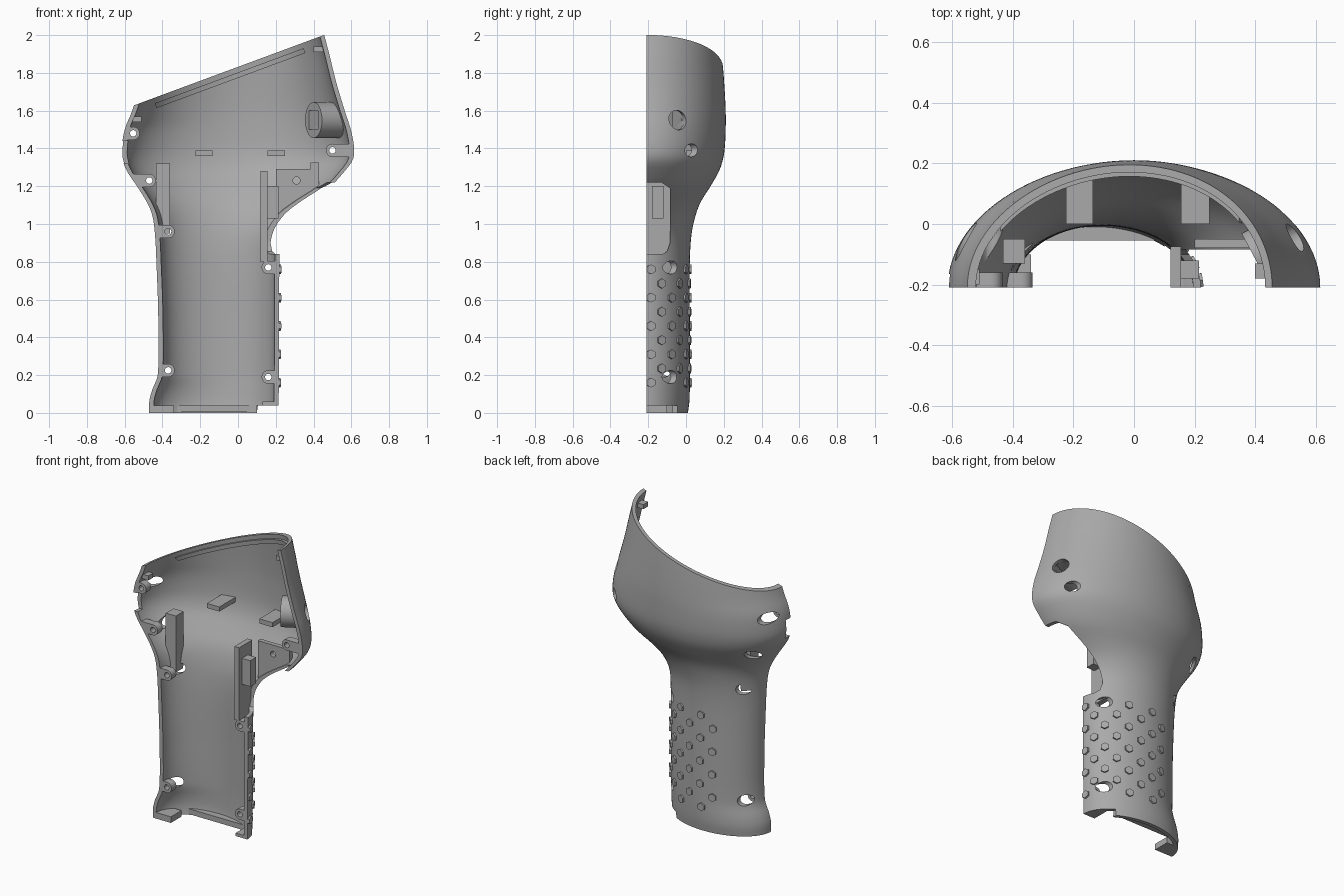
import bpy, bmesh, math
from mathutils import Vector, Matrix

cube = bpy.data.objects.get("Cube")
if cube:
    bpy.data.objects.remove(cube)

FRONT = -0.21      # split plane of the half shell
WALL = 0.025
TILT = -math.atan(0.37)

grey = bpy.data.materials.new("plastic_grey")
grey.use_nodes = True
grey.diffuse_color = (0.4, 0.4, 0.4, 1)
grey.node_tree.nodes["Principled BSDF"].inputs["Base Color"].default_value = grey.diffuse_color

# Height, left edge, right edge, depth behind the split plane
PROFILE = [
    (0, -.47, .215, .22), (.06, -.47, .215, .228), (.12, -.455, .216, .23),
    (.2, -.425, .217, .23), (.5, -.422, .218, .23), (.8, -.432, .22, .23),
    (.95, -.44, .232, .24), (1.05, -.455, .29, .262), (1.12, -.485, .375, .29),
    (1.2, -.535, .49, .34), (1.28, -.588, .565, .385), (1.34, -.612, .608, .405),
    (1.4, -.615, .615, .415), (1.5, -.6, .597, .42), (1.6, -.56, .565, .42),
    (1.75, -.515, .52, .412), (1.9, -.475, .483, .4), (2.1, -.42, .43, .385)]


def section(z):
    """Smoothly interpolated centre, half width and depth at a height."""
    i = max(k for k in range(len(PROFILE) - 1) if PROFILE[k][0] <= z)
    p, q = PROFILE[i], PROFILE[i + 1]
    before, after = PROFILE[max(i - 1, 0)], PROFILE[min(i + 2, len(PROFILE) - 1)]
    h = q[0] - p[0]
    t = (z - p[0]) / h
    out = []
    for c in (1, 2, 3):
        m0 = (q[c] - before[c]) / (q[0] - before[0]) * h
        m1 = (after[c] - p[c]) / (after[0] - p[0]) * h
        out.append(p[c] + t * m0 + t * t * (3 * (q[c] - p[c]) - 2 * m0 - m1)
                   + t ** 3 * (2 * (p[c] - q[c]) + m0 + m1))
    left, right, depth = out
    return (left + right) / 2, (right - left) / 2, depth


def finish(name, bm):
    bmesh.ops.recalc_face_normals(bm, faces=bm.faces)
    mesh = bpy.data.meshes.new(name)
    bm.to_mesh(mesh)
    bm.free()
    mesh.materials.append(grey)
    obj = bpy.data.objects.new(name, mesh)
    bpy.context.collection.objects.link(obj)
    return obj


def loft(name, wall=None):
    """Half-elliptical body: solid, or hollow with the given wall."""
    bm = bmesh.new()
    rings = []
    steps, seg = 84, 56
    for k in range(steps):
        z = PROFILE[-1][0] * k / steps
        cx, a, d = section(z)
        angles = [math.pi * i / seg for i in range(seg + 1)]
        pts = [(cx + a * math.cos(t), FRONT + d * math.sin(t), z) for t in angles]
        if wall:
            pts += [(cx + (a - wall) * math.cos(t), FRONT + (d - wall) * math.sin(t), z)
                    for t in reversed(angles)]
        rings.append([bm.verts.new(p) for p in pts])
    n = len(rings[0])
    for lo, hi in zip(rings, rings[1:]):
        for i in range(n):
            j = (i + 1) % n
            bm.faces.new((lo[i], lo[j], hi[j], hi[i]))
    bm.faces.new(rings[0])
    bm.faces.new(rings[-1])
    return finish(name, bm)


def box(name, x0, x1, y0, y1, z0, z1, turn=None):
    bm = bmesh.new()
    mid = Vector((x0 + x1, y0 + y1, z0 + z1)) / 2
    bmesh.ops.create_cube(bm, size=1, matrix=Matrix.Translation(mid)
                          @ Matrix.Diagonal((x1 - x0, y1 - y0, z1 - z0, 1)))
    if turn:
        bm.transform(turn)
    return finish(name, bm)


def rod(name, start, end, radius, sides=28):
    bm = bmesh.new()
    start, end = Vector(start), Vector(end)
    axis = end - start
    turn = axis.to_track_quat('Z', 'Y').to_matrix().to_4x4()
    bmesh.ops.create_cone(bm, cap_ends=True, segments=sides, radius1=radius, radius2=radius,
                          depth=axis.length, matrix=Matrix.Translation((start + end) / 2) @ turn)
    return finish(name, bm)


def prism(name, pts, push):
    """Flat outline extruded along a vector."""
    bm = bmesh.new()
    face = bm.faces.new([bm.verts.new(p) for p in pts])
    new = bmesh.ops.extrude_face_region(bm, geom=[face])["geom"]
    bmesh.ops.translate(bm, vec=push, verts=[v for v in new if isinstance(v, bmesh.types.BMVert)])
    return finish(name, bm)


def combine(obj, other, operation='DIFFERENCE', keep=False):
    mod = obj.modifiers.new("cut", 'BOOLEAN')
    mod.operation, mod.object, mod.solver = operation, other, 'EXACT'
    bpy.context.view_layer.objects.active = obj
    bpy.ops.object.modifier_apply(modifier=mod.name)
    if not keep:
        bpy.data.objects.remove(other)


def rim_box(name, x0, x1, low, high):
    """Box measured from the slanted rim line."""
    turn = Matrix.Translation((0, 0, 1.832)) @ Matrix.Rotation(TILT, 4, 'Y')
    return box(name, x0, x1, -1, 1, low, high, turn)


# Outer volume, used to trim the inner parts to the wall
volume = loft("trim_volume")
combine(volume, rim_box("cutter", -2, 2, 0, 1))

# Shell with slanted rim
shell = loft("shell", WALL)
combine(shell, rim_box("cutter", -2, 2, 0, 1))

# Trigger opening with a rounded lower corner
edge = [(-.3, .84), (-.125, .84), (-.1, .855), (-.085, .9), (-.085, 1.19), (-.13, 1.22), (-.3, 1.22)]
combine(shell, prism("cutter", [(.08, y, z) for y, z in edge], (.6, 0, 0)))

# Side notch and base relief
combine(shell, box("cutter", -.8, -.45, -.3, -.165, 1.32, 1.44))
combine(shell, box("cutter", .1, .4, -.3, -.045, -.1, .04))

parts = []

# Screw bosses: position and the side they join the wall on
BOSSES = [(-.555, 1.48, -1), (-.47, 1.23, -1), (-.37, .96, -1), (-.37, .225, -1),
          (.16, .19, 1), (.16, .77, 1), (.5, 1.39, 1)]
for x, z, side in BOSSES:
    combine(shell, rod("cutter", (x, -.155, z), (x, .4, z), .035))
    boss = rod("screw_boss", (x, -.3, z), (x, -.16, z), .035)
    far = x + side * .14
    combine(boss, box("bar", min(x, far), max(x, far), -.29, -.161, z - .034, z + .034), 'UNION')
    combine(boss, volume, 'INTERSECT', keep=True)
    combine(boss, rod("cutter", (x, -.4, z), (x, .4, z), .017))
    parts.append(boss)

# Angled socket through the side wall
out = Vector((.88, .47, 0)).normalized()
mouth = Vector((.4, -.115, 1.55))
combine(shell, rod("cutter", mouth, mouth + out * .4, .052))
socket = rod("side_socket", mouth, mouth + out * .3, .095, 40)
combine(socket, volume, 'INTERSECT', keep=True)
slot = Matrix.Translation(mouth) @ out.to_track_quat('X', 'Z').to_matrix().to_4x4()
combine(socket, box("cutter", -.1, .13, -.05, .05, -.05, .05, slot))
combine(socket, rod("cutter", mouth + out * .1, mouth + out * .4, .052))
parts.append(socket)

# Ribs, posts and floor pieces trimmed to the wall
RIBS = {
    "left_post": (-.433, -.36, -.13, -.05, .95, 1.32),
    "trigger_post": (.12, .155, -.3, -.075, .8, 1.28),
    "trigger_stop": (.155, .215, -.18, -.12, 1.03, 1.2),
    "left_shelf": (-.225, -.135, 0, .3, 1.36, 1.39),
    "right_shelf": (.155, .25, 0, .3, 1.36, 1.39),
    "floor_lip": (-.32, .095, -.055, .2, .005, .04),
    "floor_foot": (-.6, -.34, -.3, -.1, -.1, .04),
    "floor_corner": (.13, .4, -.3, -.1, .04, .06),
    "left_clip": (-.7, -.51, -.2, -.15, 1.54, 1.57),
    "right_clip": (.4, .7, -.18, -.13, 1.91, 1.94)}
for name, size in RIBS.items():
    parts.append(box(name, *size))
    combine(parts[-1], volume, 'INTERSECT', keep=True)

# Trigger mounting plate with pivot hole
outline = [(.2, .9), (.2, 1.29), (.385, 1.29), (.385, 1.325), (.43, 1.325), (.43, 1.1), (.3, .9)]
plate = prism("trigger_plate", [(x, -.08, z) for x, z in outline], (0, .03, 0))
combine(plate, volume, 'INTERSECT', keep=True)
combine(plate, rod("cutter", (.31, -.2, 1.23), (.31, 0, 1.23), .019))
parts.append(plate)

# Raised strip inside the rim
strip = loft("rim_strip", WALL + .016)
combine(strip, rim_box("cutter", -.48, .36, -.055, -.028), 'INTERSECT')
parts.append(strip)

# Staggered hexagonal grip studs
for row in range(9):
    z = .16 + row * .075
    cx, a, d = section(z)
    for col in range(4):
        t = math.radians(6 + 29 * col + (14.5 if row % 2 else 0))
        spot = Vector((cx + a * math.cos(t), FRONT + d * math.sin(t), z))
        if any(math.hypot(spot.x - x, z - h) < .045 for x, h, _ in BOSSES):
            continue
        normal = Vector((math.cos(t) / a, math.sin(t) / d, 0)).normalized()
        parts.append(rod("grip_stud", spot - normal * .012, spot + normal * .01, .026, 6))

bpy.data.objects.remove(volume)

# Smooth curved faces, crisp edges
bpy.ops.object.select_all(action='DESELECT')
for obj in [shell] + parts:
    obj.select_set(True)
bpy.context.view_layer.objects.active = shell
bpy.ops.object.shade_smooth_by_angle(angle=math.radians(25))
